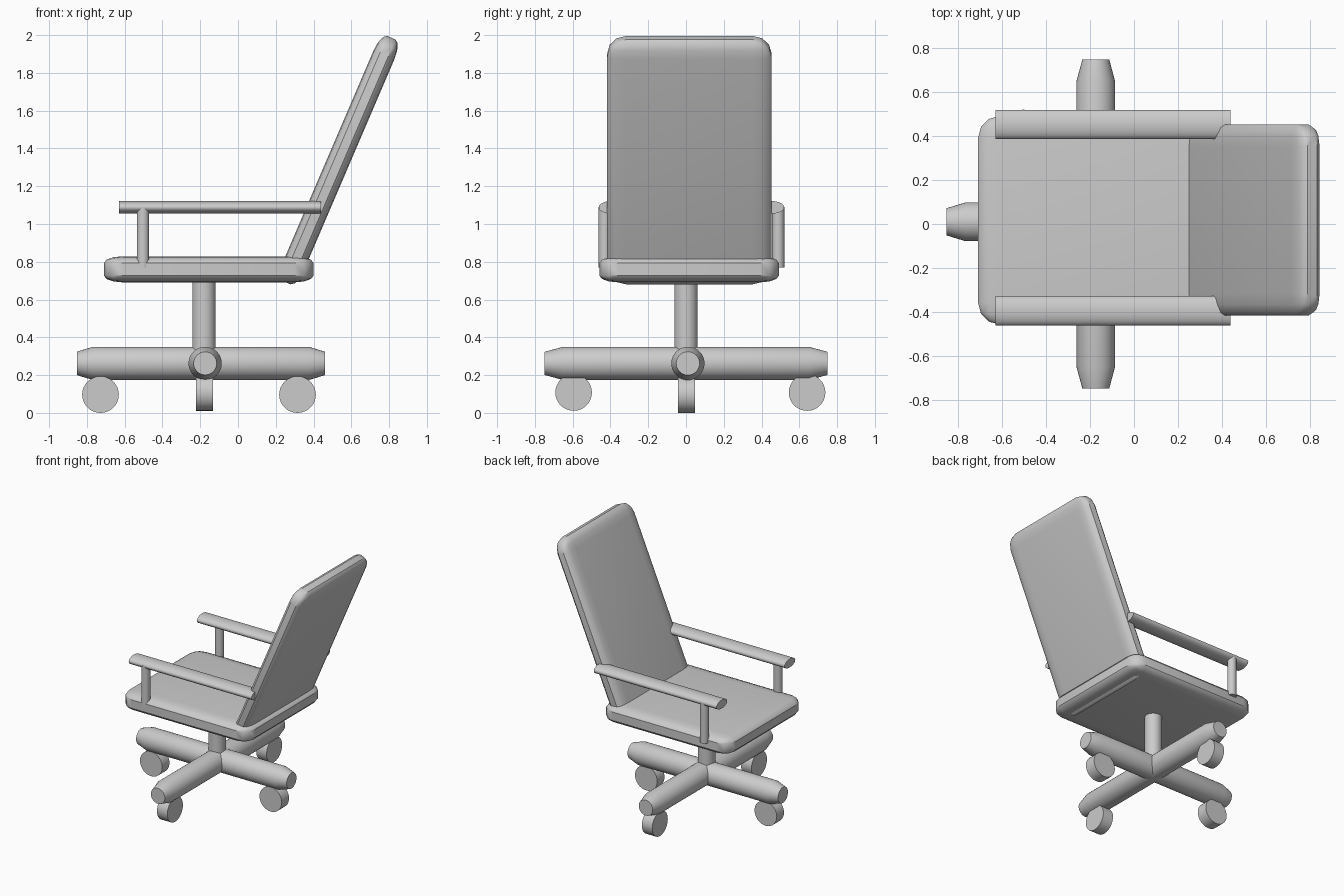
import bpy, bmesh, math
from mathutils import Matrix, Vector

if "Cube" in bpy.data.objects:
    bpy.data.objects.remove(bpy.data.objects["Cube"])


def finish(bm, name, loc, rot=(0, 0, 0)):
    bmesh.ops.recalc_face_normals(bm, faces=bm.faces)
    me = bpy.data.meshes.new(name)
    bm.to_mesh(me)
    bm.free()
    ob = bpy.data.objects.new(name, me)
    ob.location, ob.rotation_euler = loc, rot
    bpy.context.collection.objects.link(ob)
    bpy.ops.object.select_all(action='DESELECT')
    ob.select_set(True)
    bpy.context.view_layer.objects.active = ob
    bpy.ops.object.shade_smooth_by_angle(angle=math.radians(35))
    return ob


def cushion(name, size, loc, rot=(0, 0, 0), edge=0.1, edge_z=0.036):
    """Rounded slab whose rim is flatter in z than in x and y."""
    k = edge_z / edge
    bm = bmesh.new()
    bmesh.ops.create_cube(bm, size=1)
    bmesh.ops.scale(bm, vec=(size[0], size[1], size[2] / k), verts=bm.verts)
    bmesh.ops.bevel(bm, geom=bm.edges[:], offset=edge, segments=3,
                    profile=0.5, affect='EDGES', clamp_overlap=True)
    bmesh.ops.scale(bm, vec=(1, 1, k), verts=bm.verts)
    return finish(bm, name, loc, rot)


def rod(name, a, b, r, flat=1.0, taper=0, r_end=0):
    """Cylinder from a to b; flat squashes it in z, taper narrows both ends."""
    a, b = Vector(a), Vector(b)
    d = b - a
    h = d.length / 2
    rings = [(-h, r), (h, r)]
    if taper:
        rings = [(-h, r_end), (taper - h, r), (h - taper, r), (h, r_end)]
    n = 32
    bm = bmesh.new()
    loops = [[bm.verts.new((q * math.cos(2 * math.pi * i / n),
                            q * math.sin(2 * math.pi * i / n), z))
              for i in range(n)] for z, q in rings]
    for lo, hi in zip(loops, loops[1:]):
        for i in range(n):
            j = (i + 1) % n
            bm.faces.new((lo[i], lo[j], hi[j], hi[i]))
    bm.faces.new(loops[0])
    bm.faces.new(loops[-1])
    turn = Vector((0, 0, 1)).rotation_difference(d).to_matrix().to_4x4()
    bmesh.ops.transform(bm, matrix=Matrix.Diagonal((1, 1, flat, 1)) @ turn, verts=bm.verts)
    return finish(bm, name, (a + b) / 2)


# Seat and reclined backrest
cushion("seat", (1.11, 0.95, 0.138), (-0.155, 0.017, 0.76))
cushion("backrest", (0.12 / 0.12 * 1.41, 0.87, 0.12), (0.534, 0.018, 1.338),
        (0, -math.radians(66.8), 0))

# Armrests with their front posts
mid = 0.029
for side, s in (("left", -1), ("right", 1)):
    y = mid + s * 0.424
    rod(f"{side}_armrest", (-0.63, y, 1.088), (0.44, y, 1.088), 0.067, flat=0.5)
    y = mid + s * 0.459
    rod(f"{side}_arm_post", (-0.503, y, 0.77), (-0.503, y, 1.09), 0.0325)

# Column and crossed base
rod("column", (-0.18, 0, 0.26), (-0.18, 0, 0.74), 0.062)
rod("base_leg_lengthwise", (-0.853, 0.01, 0.262), (0.46, 0.01, 0.262),
    0.088, taper=0.085, r_end=0.062)
rod("base_leg_crosswise", (-0.174, -0.75, 0.262), (-0.174, 0.75, 0.262),
    0.088, taper=0.1, r_end=0.061)

# Wheels
for i, x in enumerate((-0.728, 0.315)):
    rod(f"wheel_lengthwise_{i + 1}", (x, -0.043, 0.097), (x, 0.047, 0.097), 0.097)
for i, y in enumerate((-0.595, 0.641)):
    rod(f"wheel_crosswise_{i + 1}", (-0.222, y, 0.108), (-0.132, y, 0.108), 0.097)
